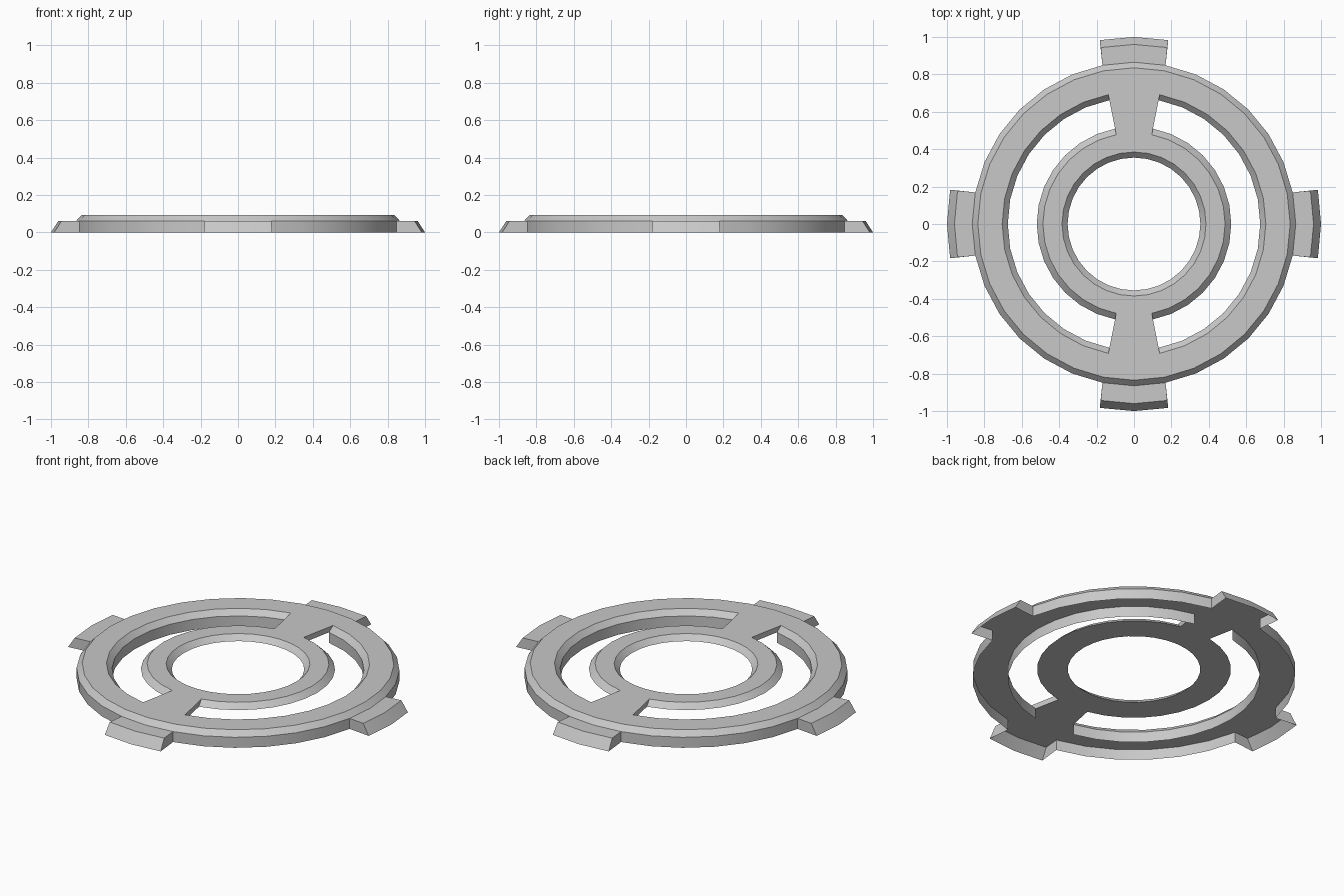
import bpy, bmesh
from math import cos, sin, radians, tau

cube = bpy.data.objects.get("Cube")
if cube:
    bpy.data.objects.remove(cube)

SEG = 32
STEP = tau / SEG
TOP, MID, LOW = 0.093, 0.062, 0.0
ALL = range(SEG)
SPOKE = {7, 8, 23, 24}
TAB_CENTRES = (0, 8, 16, 24)
TAB = {(c + d) % SEG for c in TAB_CENTRES for d in (-1, 0)}
SLOT = [k for k in ALL if k not in SPOKE]

grey = bpy.data.materials.new("plain_grey")
grey.use_nodes = True
colour = (0.58, 0.58, 0.58, 1)
grey.diffuse_color = colour
grey.node_tree.nodes["Principled BSDF"].inputs["Base Color"].default_value = colour


def polar(r, z, k):
    return (r * cos(k * STEP), r * sin(k * STEP), z)


def strip(bm, a, b, segments):
    """Sweep the profile edge a-b, given as (radius, height), over segments."""
    for k in segments:
        corners = [(a, k), (b, k), (b, k + 1), (a, k + 1)]
        bm.faces.new([bm.verts.new(polar(*p, i)) for p, i in corners])


def finish(bm, name):
    bmesh.ops.remove_doubles(bm, verts=bm.verts, dist=0.0005)
    mesh = bpy.data.meshes.new(name)
    bm.to_mesh(mesh)
    bm.free()
    mesh.materials.append(grey)
    obj = bpy.data.objects.new(name, mesh)
    bpy.context.collection.objects.link(obj)
    bpy.ops.object.select_all(action="DESELECT")
    obj.select_set(True)
    bpy.context.view_layer.objects.active = obj
    bpy.ops.object.shade_smooth_by_angle(angle=radians(30))


# Profile corners of both rings
out_low, out_mid, out_top = (0.865, LOW), (0.865, MID), (0.835, TOP)
slot_top, slot_mid, slot_low = (0.705, TOP), (0.675, MID), (0.675, LOW)
hub_mid, hub_top = (0.52, MID), (0.487, TOP)
hole_top, hole_mid = (0.385, TOP), (0.355, MID)

# Outer ring plate with chamfered edges
bm = bmesh.new()
strip(bm, slot_top, out_top, ALL)
strip(bm, out_top, out_mid, ALL)
strip(bm, out_mid, slot_mid, ALL)
strip(bm, slot_mid, slot_top, SLOT)
finish(bm, "outer_ring")

# Thin skirts below the outer ring, open at the tabs and spokes
bm = bmesh.new()
strip(bm, out_mid, out_low, [k for k in ALL if k not in TAB])
finish(bm, "outer_skirt")
bm = bmesh.new()
strip(bm, slot_low, slot_mid, SLOT)
finish(bm, "slot_skirt")

# Inner ring
bm = bmesh.new()
strip(bm, hole_top, hub_top, ALL)
strip(bm, hub_top, hub_mid, SLOT)
strip(bm, hub_mid, hole_mid, ALL)
strip(bm, hole_mid, hole_top, ALL)
finish(bm, "inner_ring")

# Spokes joining the two rings
for name, c in (("back_spoke", 8), ("front_spoke", 24)):
    bm = bmesh.new()
    strip(bm, hub_top, slot_top, (c - 1, c))
    strip(bm, slot_mid, hub_mid, (c - 1, c))
    side = (hub_top, hub_mid, slot_mid, slot_top)
    for k, order in ((c - 1, side), (c + 1, side[::-1])):
        bm.faces.new([bm.verts.new(polar(*p, k)) for p in order])
    finish(bm, name)

# Hollow tabs with sloped outer faces
for name, c in zip(("left", "back", "right", "front"), TAB_CENTRES):
    bm = bmesh.new()

    def row(r, z, spread):
        return [bm.verts.new(polar(r, z, c + d * spread)) for d in (-1, 0, 1)]

    base_low = row(*out_low, 1)
    base = row(*out_mid, 1)
    rim = row(0.96, MID, 0.95)
    foot = row(1.0, LOW, 0.937)
    for a, b in ((base, rim), (rim, foot)):
        for i in (0, 1):
            bm.faces.new((a[i], b[i], b[i + 1], a[i + 1]))
    bm.faces.new((base[0], base_low[0], foot[0], rim[0]))
    bm.faces.new((rim[2], foot[2], base_low[2], base[2]))
    bm.verts.remove(base_low[1])
    finish(bm, name + "_tab")
